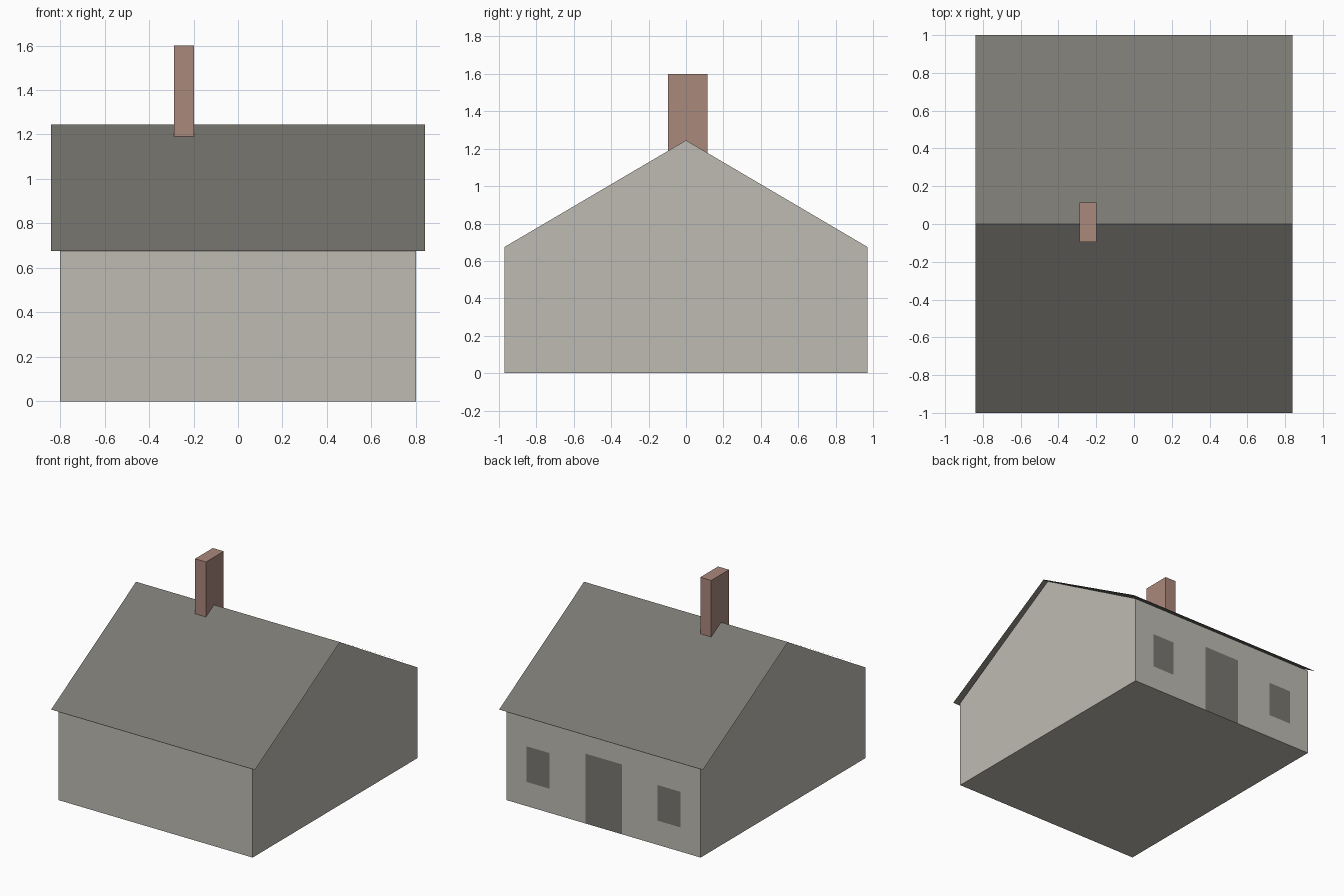
import bpy
import bmesh
from mathutils import Vector

cube = bpy.data.objects.get("Cube")
if cube:
    bpy.data.objects.remove(cube, do_unlink=True)


def material(name, rgb):
    mat = bpy.data.materials.new(name)
    mat.use_nodes = True
    mat.diffuse_color = (*rgb, 1)
    mat.node_tree.nodes["Principled BSDF"].inputs["Base Color"].default_value = (*rgb, 1)
    return mat


PLASTER = material("pale plaster", (0.515, 0.496, 0.445))
SLATE = material("dark grey", (0.194, 0.187, 0.168))
BRICK = material("dusty brick", (0.402, 0.246, 0.201))

EAVE, RIDGE = 0.675, 1.245


def finish(bm, name, *mats):
    mesh = bpy.data.meshes.new(name)
    bm.to_mesh(mesh)
    bm.free()
    for mat in mats:
        mesh.materials.append(mat)
    obj = bpy.data.objects.new(name, mesh)
    bpy.context.collection.objects.link(obj)
    return obj


def extrude_along_x(bm, profile, half, closed):
    """Sweep a (y, z) profile from -half to +half."""
    a, b = ([bm.verts.new((x, y, z)) for y, z in profile] for x in (-half, half))
    n = len(profile)
    for i in range(n if closed else n - 1):
        j = (i + 1) % n
        bm.faces.new((a[i], a[j], b[j], b[i]))
    if closed:
        bm.faces.new(a)
        bm.faces.new(b)
        bmesh.ops.recalc_face_normals(bm, faces=bm.faces)


# House body: a gabled prism with the door and windows cut into the back wall
HALF_DEPTH = 0.97
OPENINGS = [  # x min, x max, z min, z max
    (-0.15, 0.15, 0.0, 0.52),
    (0.445, 0.635, 0.18, 0.445),
    (-0.635, -0.445, 0.18, 0.445),
]


def back_faces(bm):
    return [f for f in bm.faces if f.normal.y > 0.99]


bm = bmesh.new()
extrude_along_x(bm, [(-HALF_DEPTH, 0), (HALF_DEPTH, 0), (HALF_DEPTH, EAVE),
                     (0, RIDGE), (-HALF_DEPTH, EAVE)], 0.8, True)
cuts = {(v, axis) for o in OPENINGS
        for v, axis in zip(o, ("X", "X", "Z", "Z")) if v != 0}
for value, axis in sorted(cuts):
    normal = Vector((axis == "X", 0, axis == "Z"))
    faces = back_faces(bm)
    geom = faces + list({e for f in faces for e in f.edges} | {v for f in faces for v in f.verts})
    bmesh.ops.bisect_plane(bm, geom=geom, plane_co=normal * value, plane_no=normal)
    bm.normal_update()
for f in back_faces(bm):
    c = f.calc_center_median()
    if any(x0 < c.x < x1 and z0 < c.z < z1 for x0, x1, z0, z1 in OPENINGS):
        f.material_index = 1
finish(bm, "house_walls", PLASTER, SLATE)

# Roof: a thin folded sheet overhanging the walls
bm = bmesh.new()
extrude_along_x(bm, [(1, EAVE), (0, RIDGE), (-1, EAVE)], 0.84, False)
for f in bm.faces:
    f.normal_update()
    if f.normal.z < 0:
        f.normal_flip()
finish(bm, "roof", SLATE)

# Chimney astride the ridge
bm = bmesh.new()
bmesh.ops.create_cube(bm, size=1)
bmesh.ops.scale(bm, vec=(0.09, 0.21, 0.5), verts=bm.verts)
bmesh.ops.translate(bm, vec=(-0.243, 0.01, 1.35), verts=bm.verts)
finish(bm, "chimney", BRICK)
